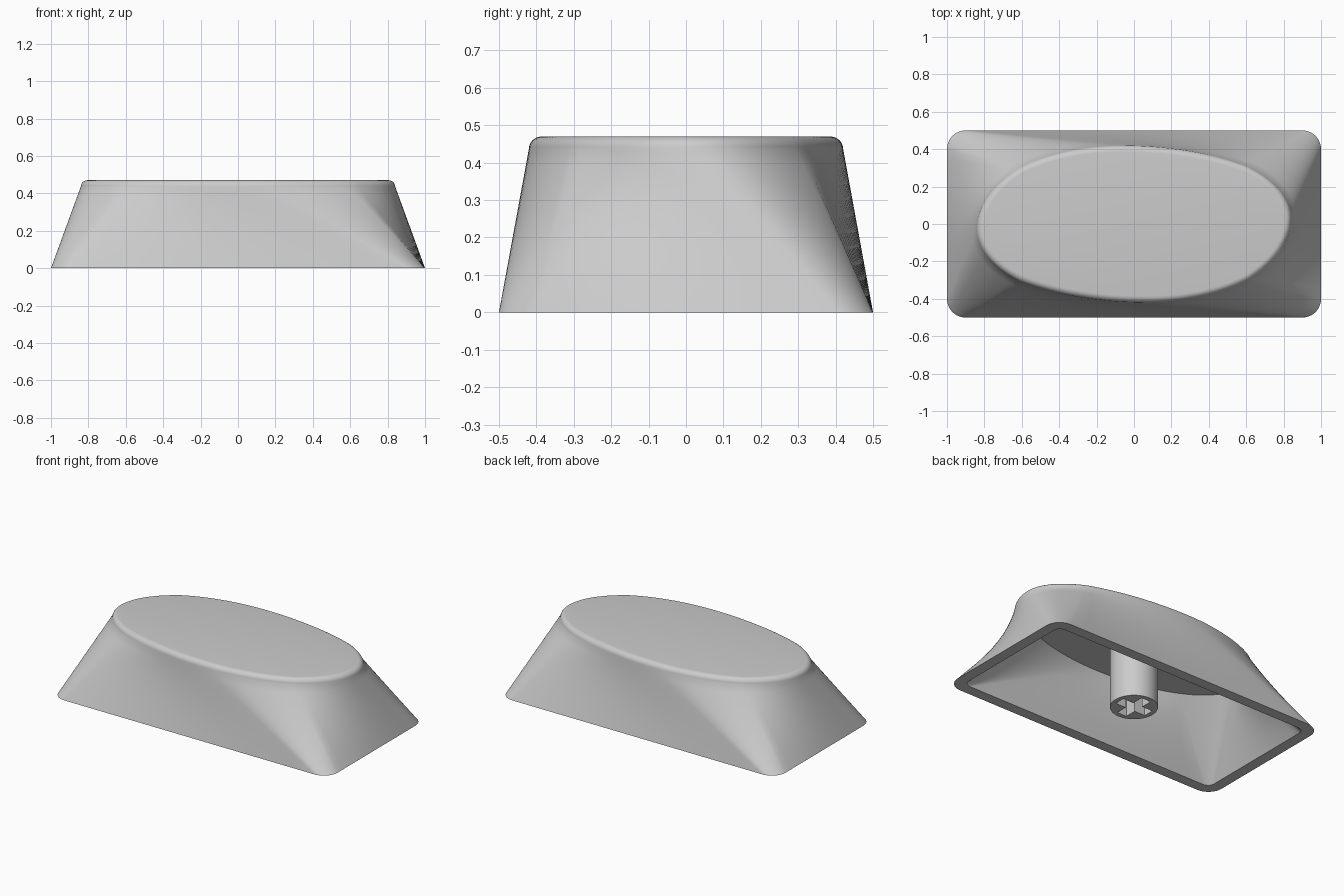
import bpy, bmesh, math
from mathutils import Vector

if "Cube" in bpy.data.objects:
    bpy.data.objects.remove(bpy.data.objects["Cube"], do_unlink=True)

SEG = 16            # points along each of the eight outline pieces
TOP = 0.47
FILLET = 0.035

grey = bpy.data.materials.new("light_grey_plastic")
grey.use_nodes = True
colour = (0.6, 0.6, 0.6, 1)
grey.diffuse_color = colour
grey.node_tree.nodes["Principled BSDF"].inputs["Base Color"].default_value = colour


def rounded_rect(hx, hy, r):
    """Outline made of corner arc, straight side, corner arc, ..."""
    def arc(q, f):
        a = math.radians(90) * (q + f)
        sx = 1 if q % 4 in (0, 3) else -1
        sy = 1 if q % 4 in (0, 1) else -1
        return Vector((sx * (hx - r) + r * math.cos(a), sy * (hy - r) + r * math.sin(a), 0))
    pts = []
    for q in range(4):
        pts += [arc(q, i / SEG) for i in range(SEG)]
        pts += [arc(q, 1).lerp(arc(q + 1, 0), i / SEG) for i in range(SEG)]
    return pts


def ellipse(a, b, z):
    """Same point count, evenly spread, so the walls twist toward the base."""
    n = SEG * 8
    return [Vector((a * math.cos(math.tau * i / n), b * math.sin(math.tau * i / n), z))
            for i in range(n)]


def blend(low, high, t):
    return [p.lerp(q, t) for p, q in zip(low, high)]


def add_object(name, bm):
    bmesh.ops.recalc_face_normals(bm, faces=bm.faces)
    mesh = bpy.data.meshes.new(name)
    bm.to_mesh(mesh)
    bm.free()
    mesh.materials.append(grey)
    obj = bpy.data.objects.new(name, mesh)
    bpy.context.collection.objects.link(obj)
    return obj


def make_active(obj):
    bpy.ops.object.select_all(action='DESELECT')
    obj.select_set(True)
    bpy.context.view_layer.objects.active = obj


# Outer wall, rounded top edge, bottom rim and inner wall as one run of rings
A, B = 0.828, 0.414
outer_low, outer_high = rounded_rect(1, 0.5, 0.1), ellipse(A, B, TOP)
inner_low, inner_high = rounded_rect(0.93, 0.43, 0.045), ellipse(A - 0.07, B - 0.07, 0.4)
start = 1 - FILLET / TOP
shoulder = blend(outer_low, outer_high, start)

rings = []
for k in range(7, 0, -1):
    angle = math.radians(90) * k / 7
    ring = []
    for p, e in zip(shoulder, outer_high):
        normal = Vector((e.x / A ** 2, e.y / B ** 2, 0)).normalized()
        ring.append(p - normal * FILLET * (1 - math.cos(angle))
                    + Vector((0, 0, FILLET * math.sin(angle))))
    rings.append(ring)
rings += [blend(outer_low, outer_high, start * k / 10) for k in range(10, -1, -1)]
rings += [blend(inner_low, inner_high, k / 8) for k in range(9)]

bm = bmesh.new()
rows = [[bm.verts.new(p) for p in ring] for ring in rings]
for up, down in zip(rows, rows[1:]):
    for i in range(len(up)):
        j = (i + 1) % len(up)
        bm.faces.new((up[i], down[i], down[j], up[j]))
bm.faces.new(rows[0])
bm.faces.new(rows[-1])
cap = add_object("cap_shell", bm)

# Round stem under the cap
bm = bmesh.new()
bmesh.ops.create_cone(bm, cap_ends=True, segments=64, radius1=0.14, radius2=0.14, depth=0.41)
bmesh.ops.translate(bm, verts=bm.verts, vec=(0, 0, 0.205))
stem = add_object("stem", bm)

# Cross-shaped socket cut into the stem
arm, half = 0.11, 0.034
bm = bmesh.new()
outline = []
for q in range(4):
    c, s = round(math.cos(q * math.pi / 2)), round(math.sin(q * math.pi / 2))
    for x, y in ((arm, -half), (arm, half), (half, half)):
        outline.append(bm.verts.new((c * x - s * y, s * x + c * y, -0.1)))
base = bm.faces.new(outline)
grown = bmesh.ops.extrude_face_region(bm, geom=[base])["geom"]
bmesh.ops.translate(bm, verts=[v for v in grown if isinstance(v, bmesh.types.BMVert)],
                    vec=(0, 0, 0.31))
cutter = add_object("socket_cutter", bm)
cutter.hide_render = True
cut = stem.modifiers.new("socket", 'BOOLEAN')
cut.operation = 'DIFFERENCE'
cut.solver = 'EXACT'
cut.object = cutter
make_active(stem)
bpy.ops.object.modifier_apply(modifier=cut.name)
bpy.data.objects.remove(cutter, do_unlink=True)

# Smooth walls, sharp rims
for obj in (cap, stem):
    make_active(obj)
    bpy.ops.object.shade_smooth_by_angle(angle=math.radians(32))
